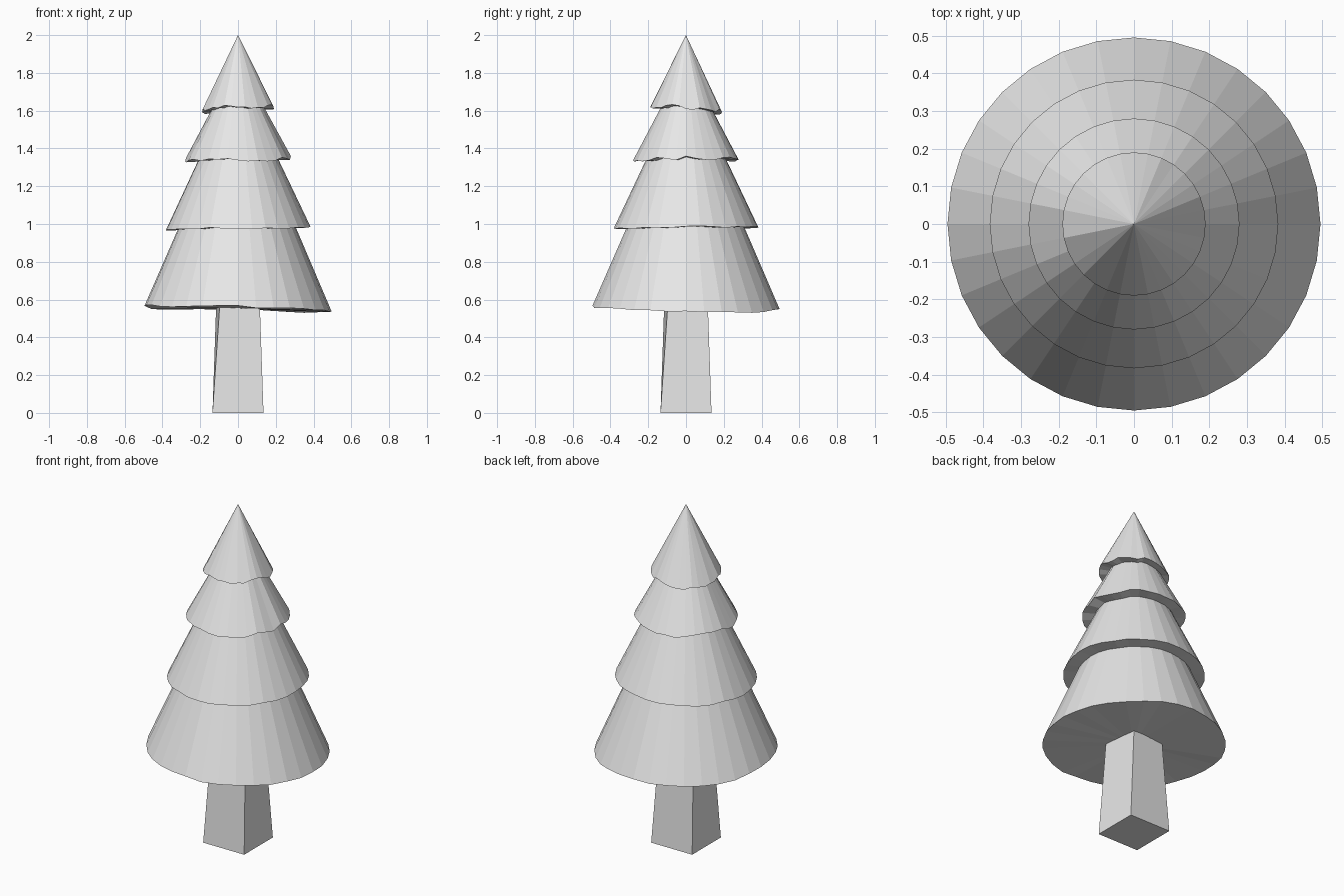
import bpy, bmesh, math, random
from mathutils import Matrix

random.seed(4)
cube = bpy.data.objects.get("Cube")
if cube:
    bpy.data.objects.remove(cube, do_unlink=True)

grey = bpy.data.materials.new("plain grey")
grey.use_nodes = True
grey.diffuse_color = (0.8, 0.8, 0.8, 1)
grey.node_tree.nodes["Principled BSDF"].inputs["Base Color"].default_value = (0.8, 0.8, 0.8, 1)


def finish(bm, name):
    bmesh.ops.recalc_face_normals(bm, faces=bm.faces)
    mesh = bpy.data.meshes.new(name)
    bm.to_mesh(mesh)
    bm.free()
    mesh.materials.append(grey)
    bpy.context.collection.objects.link(bpy.data.objects.new(name, mesh))


def foliage_tier(name, radius, base, tip, wobble, tilt_x, tilt_y):
    """Cone with a ragged, slightly tilted rim and a closed underside."""
    bm = bmesh.new()
    sides = 32
    apex = bm.verts.new((0, 0, tip))
    under = bm.verts.new((0, 0, base))
    rim = []
    drift = 0
    for i in range(sides):
        a = math.tau * i / sides
        x, y = radius * math.cos(a), radius * math.sin(a)
        drift = 0.5 * drift + random.uniform(-wobble, wobble)
        rim.append(bm.verts.new((x, y, base + drift + tilt_x * x + tilt_y * y)))
    for i in range(sides):
        a, b = rim[i], rim[(i + 1) % sides]
        bm.faces.new((a, b, apex))
        bm.faces.new((b, a, under))
    finish(bm, name)


# Four stacked tiers: radius, rim height, tip height, rim roughness, tilt
foliage_tier("bottom_foliage", 0.495, 0.552, 1.70, 0.007, -0.02, -0.015)
foliage_tier("lower_middle_foliage", 0.383, 0.978, 1.79, 0.007, 0.01, 0.0)
foliage_tier("upper_middle_foliage", 0.28, 1.342, 1.87, 0.011, 0.03, 0.02)
foliage_tier("top_foliage", 0.19, 1.61, 2.0, 0.011, 0.05, -0.06)

# Square trunk, tapered and slightly twisted towards the top
bm = bmesh.new()
bmesh.ops.create_cube(bm, size=1)
for v in bm.verts:
    top = v.co.z > 0
    half = 0.105 if top else 0.135
    v.co.x *= 2 * half
    v.co.y *= 2 * half
    v.co.z = 0.6 if top else 0
    if top:
        v.co = Matrix.Rotation(math.radians(5.5), 3, "Z") @ v.co
finish(bm, "trunk")
